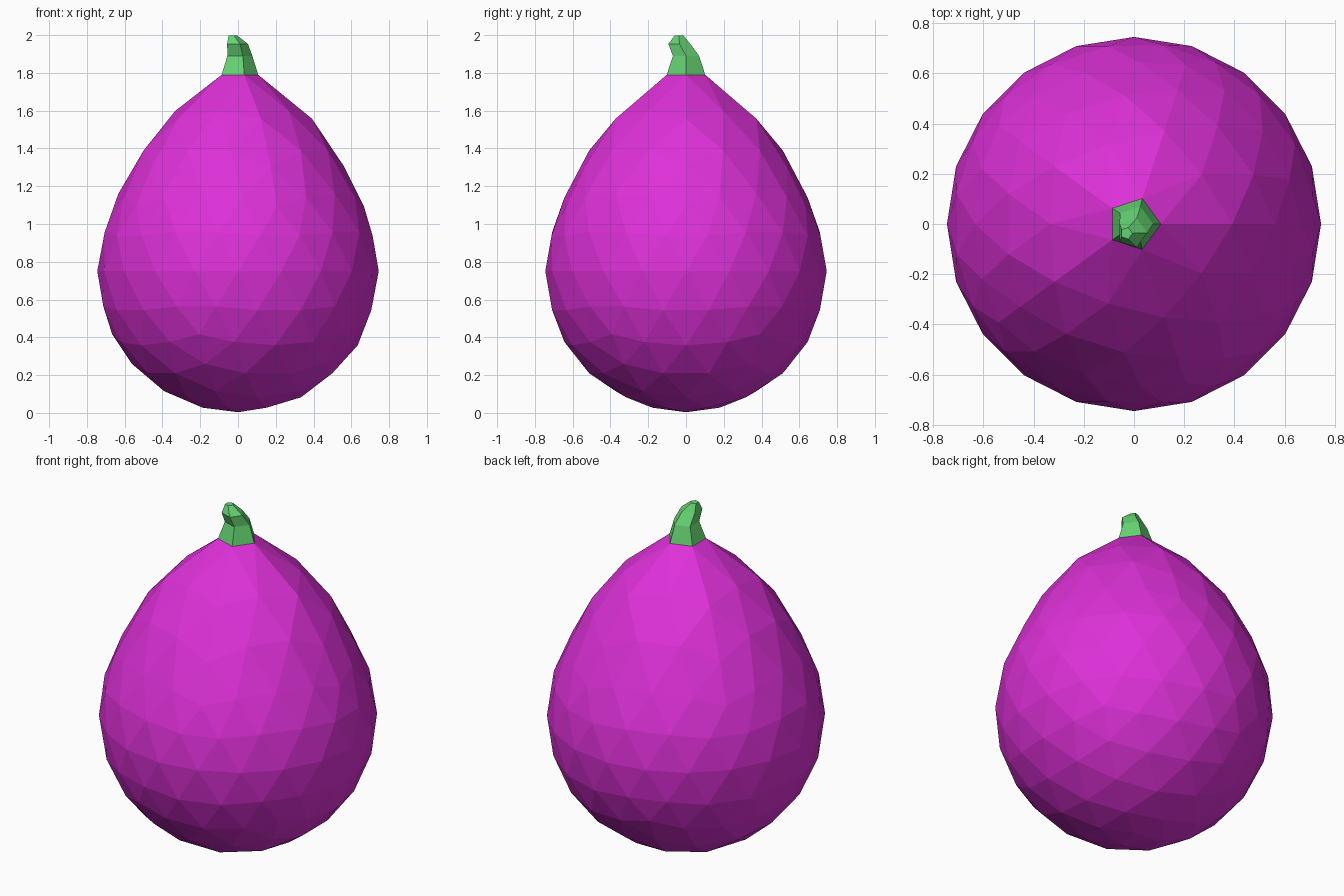
import bpy, bmesh
from math import cos, sin, pi

if "Cube" in bpy.data.objects:
    bpy.data.objects.remove(bpy.data.objects["Cube"])

R = 0.745  # body radius


def material(name, color):
    m = bpy.data.materials.new(name)
    m.diffuse_color = color
    m.use_nodes = True
    m.node_tree.nodes["Principled BSDF"].inputs["Base Color"].default_value = m.diffuse_color
    return m


def add_object(name, bm, mat):
    bmesh.ops.recalc_face_normals(bm, faces=bm.faces)
    me = bpy.data.meshes.new(name)
    bm.to_mesh(me)
    bm.free()
    me.materials.append(mat)
    ob = bpy.data.objects.new(name, me)
    bpy.context.collection.objects.link(ob)
    return ob


def lift(z):
    # Soft upward pull, stronger toward the top
    keys = [(-1, 0), (0.24, 0.003), (0.392, 0.02), (0.502, 0.073), (0.634, 0.176), (0.668, 0.184), (1, 0.184)]
    for (a, fa), (b, fb) in zip(keys, keys[1:]):
        if z <= b:
            return fa + (fb - fa) * (z - a) / (b - a)
    return 0


# Fruit body: low-poly sphere stretched upward, ring under the stem drawn in
bm = bmesh.new()
bmesh.ops.create_icosphere(bm, subdivisions=3, radius=R)
apex = max(bm.verts, key=lambda v: v.co.z)
neck = [e.other_vert(apex) for e in apex.link_edges]
for v in bm.verts:
    if v not in neck:
        v.co.z += lift(v.co.z) + 0.748
for v in neck:
    r = v.co.xy.length
    v.co = (v.co.x * 0.107 / r, v.co.y * 0.107 / r, 1.79)
bmesh.ops.delete(bm, geom=[apex], context='VERTS')
add_object("fruit_body", bm, material("purple", (0.73, 0.03, 0.69, 1)))

# Stem: five-sided rings leaning to the front (x, y, z, radius, y slope)
rings = [
    (0, 0, 1.79, 0.107, 0),
    (0.003, 0, 1.89, 0.073, 0),
    (-0.008, -0.035, 1.953, 0.061, 0),
    (-0.03, -0.037, 1.999, 0.024, 0),
]
bm = bmesh.new()
loops = []
for x, y, z, r, s in rings:
    loops.append([bm.verts.new((x + r * cos(a), y + r * sin(a), z + s * r * sin(a)))
                  for a in (2 * pi * i / 5 for i in range(5))])
for lo, hi in zip(loops, loops[1:]):
    for i in range(5):
        j = (i + 1) % 5
        bm.faces.new((lo[i], lo[j], hi[j], hi[i]))
bm.faces.new(loops[-1])
add_object("stem", bm, material("green", (0.13, 0.65, 0.17, 1)))
